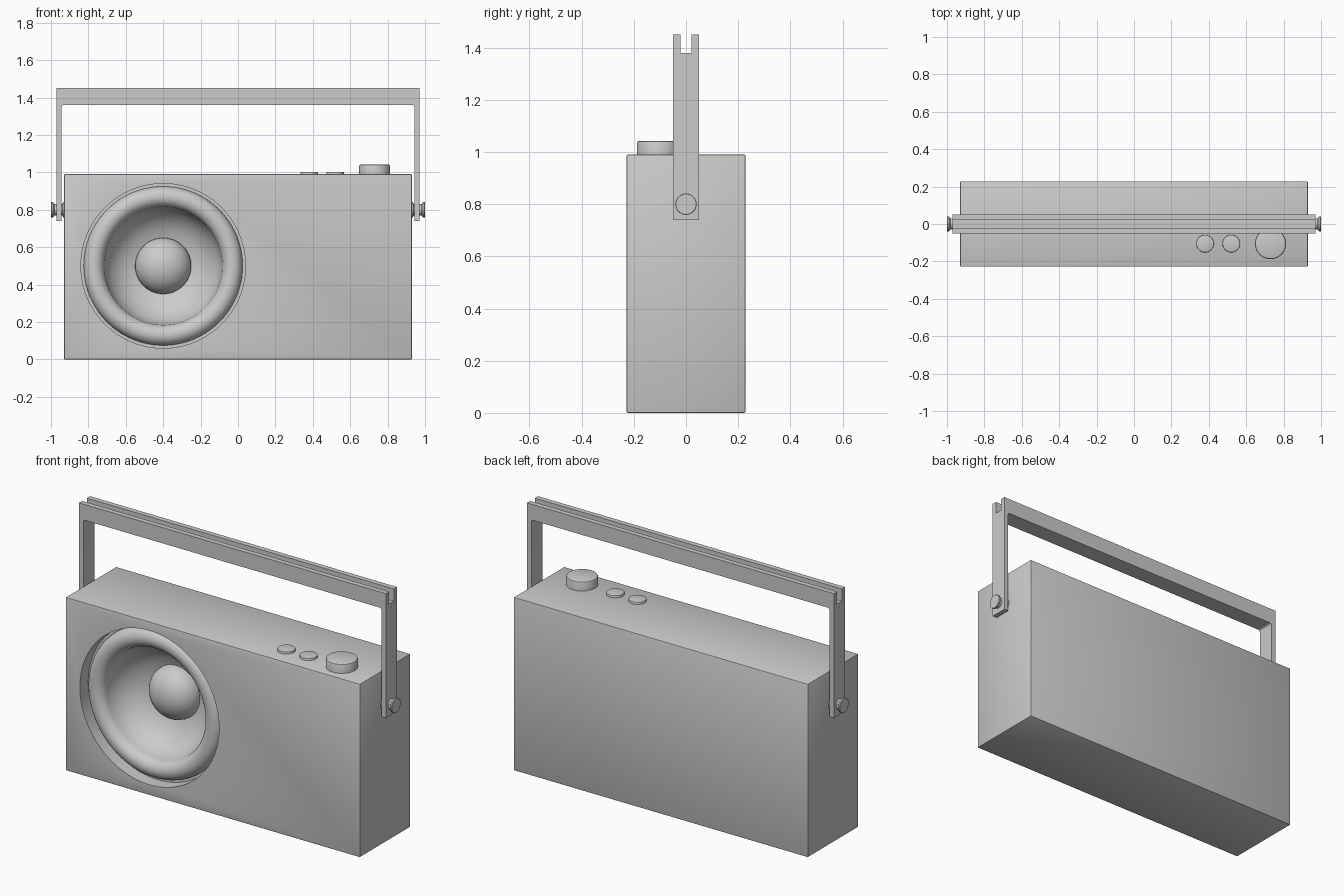
import bpy, bmesh
from math import cos, sin, pi, radians
from mathutils import Matrix

if "Cube" in bpy.data.objects:
    bpy.data.objects.remove(bpy.data.objects["Cube"])


def finish(name, bm, smooth=True):
    bmesh.ops.recalc_face_normals(bm, faces=bm.faces)
    mesh = bpy.data.meshes.new(name)
    bm.to_mesh(mesh)
    bm.free()
    ob = bpy.data.objects.new(name, mesh)
    bpy.context.collection.objects.link(ob)
    if smooth:
        smooth_shade(ob)
    return ob


def activate(ob):
    bpy.ops.object.select_all(action='DESELECT')
    ob.select_set(True)
    bpy.context.view_layer.objects.active = ob


def smooth_shade(ob):
    activate(ob)
    bpy.ops.object.shade_smooth_by_angle(angle=radians(35))


def box(name, x, y, z, bevel=0):
    bm = bmesh.new()
    size = Matrix.Diagonal((x[1] - x[0], y[1] - y[0], z[1] - z[0], 1))
    mid = Matrix.Translation([(a + b) / 2 for a, b in (x, y, z)])
    bmesh.ops.create_cube(bm, size=1, matrix=mid @ size)
    if bevel:
        bmesh.ops.bevel(bm, geom=bm.edges[:], offset=bevel, segments=2,
                        profile=0.5, affect='EDGES')
    return finish(name, bm, False)


def lathe(name, profile, loc, rot=(0, 0, 0), steps=64):
    """Revolve (radius, height) points that start and end on the axis."""
    bm = bmesh.new()
    verts = [bm.verts.new((r, 0, h)) for r, h in profile]
    edges = [bm.edges.new(p) for p in zip(verts, verts[1:])]
    bmesh.ops.spin(bm, geom=verts + edges, cent=(0, 0, 0), axis=(0, 0, 1),
                   angle=2 * pi, steps=steps)
    bmesh.ops.remove_doubles(bm, verts=bm.verts, dist=1e-5)
    ob = finish(name, bm)
    ob.location, ob.rotation_euler = loc, rot
    return ob


def cut(ob, cutter):
    bpy.context.view_layer.update()
    activate(ob)
    mod = ob.modifiers.new("cut", 'BOOLEAN')
    mod.operation, mod.solver, mod.object = 'DIFFERENCE', 'EXACT', cutter
    bpy.ops.object.modifier_apply(modifier=mod.name)
    bpy.data.objects.remove(cutter)
    smooth_shade(ob)


FRONT = -0.228
speaker_at = (-0.4, FRONT, 0.5)
face_front = (pi / 2, 0, 0)

# Cabinet with round speaker opening
body = box("body", (-0.93, 0.93), (FRONT, -FRONT), (0, 0.99), 0.005)
cut(body, lathe("cutter", [(0, -0.3), (0.44, -0.3), (0.44, 0.1), (0, 0.1)],
                speaker_at, face_front, 96))

# Speaker: recess floor, rolled surround, bowl-shaped cone, centre dome
roll = [(0.37 + 0.055 * cos(a * pi / 14), -0.075 + 0.055 * sin(a * pi / 14))
        for a in range(15)]
cone = [(0.303, -0.115), (0.285, -0.148), (0.26, -0.178), (0.23, -0.204),
        (0.19, -0.227)]
dome = [(0.15 * cos(a * pi / 20), -0.24 + 0.12 * sin(a * pi / 20))
        for a in range(10)] + [(0, -0.12)]
lathe("speaker", [(0, -0.3), (0.44, -0.3), (0.44, -0.075)] + roll + cone + dome,
      speaker_at, face_front, 96)

# Top controls
def knob(name, x, r, h, b):
    lathe(name, [(0, -0.01), (r, -0.01), (r, h - b), (r - b * 0.3, h - b * 0.3),
                 (r - b, h), (0, h)], (x, -0.105, 0.99))

knob("volume_knob", 0.73, 0.083, 0.052, 0.008)
for i, x in enumerate((0.38, 0.52)):
    knob(f"button_{i + 1}", x, 0.047, 0.013, 0.004)

# Carrying handle: U outline with filleted inner corners, extruded along y
W, w, top, low, base, f = 0.97, 0.943, 1.45, 1.36, 0.74, 0.012
fillet = [(w - f + f * cos(a * pi / 8), low - f + f * sin(a * pi / 8))
          for a in range(5)]
half = [(W, top), (W, base), (w, base)] + fillet
outline = half + [(-x, z) for x, z in reversed(half)]
bm = bmesh.new()
face = bm.faces.new([bm.verts.new((x, -0.05, z)) for x, z in outline])
ext = bmesh.ops.extrude_face_region(bm, geom=[face])
bmesh.ops.translate(bm, vec=(0, 0.1, 0),
                    verts=[v for v in ext["geom"] if isinstance(v, bmesh.types.BMVert)])
handle = finish("handle", bm)
# Lengthwise groove in the top bar
cut(handle, box("groove", (-1.1, 1.1), (-0.021, 0.021), (1.38, 1.6)))

# Handle pivots
pivot = [(0, -0.01), (0.042, -0.01), (0.042, 0.005), (0.03, 0.009), (0.03, 0.052),
         (0.036, 0.056), (0.041, 0.06), (0.041, 0.068), (0.039, 0.07), (0, 0.07)]
for side, s in (("left", -1), ("right", 1)):
    lathe(f"pivot_{side}", pivot, (s * 0.93, 0, 0.8), (0, s * pi / 2, 0), 32)
